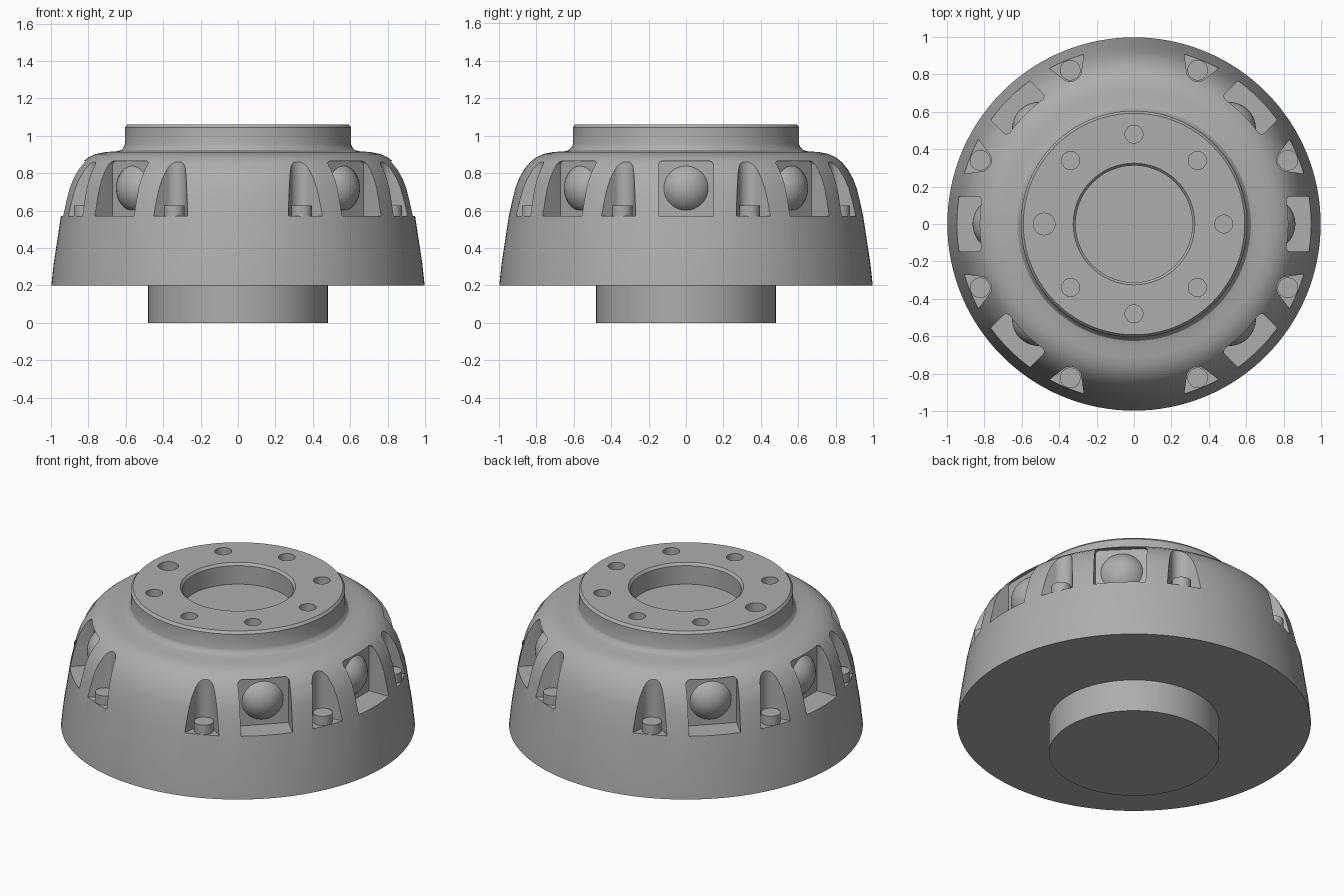
import bpy, bmesh, math
from mathutils import Matrix, Vector

cube = bpy.data.objects.get("Cube")
if cube:
    bpy.data.objects.remove(cube, do_unlink=True)

grey = bpy.data.materials.new("cast_grey")
grey.use_nodes = True
colour = (0.42, 0.42, 0.42, 1)
grey.diffuse_color = colour
grey.node_tree.nodes["Principled BSDF"].inputs["Base Color"].default_value = colour


def make_object(name, bm, smooth=True):
    bmesh.ops.recalc_face_normals(bm, faces=bm.faces)
    mesh = bpy.data.meshes.new(name)
    bm.to_mesh(mesh)
    bm.free()
    mesh.materials.append(grey)
    obj = bpy.data.objects.new(name, mesh)
    bpy.context.collection.objects.link(obj)
    if smooth:
        shade(obj)
    return obj


def shade(obj):
    bpy.ops.object.select_all(action="DESELECT")
    obj.select_set(True)
    bpy.context.view_layer.objects.active = obj
    bpy.ops.object.shade_smooth_by_angle(angle=math.radians(25))


def lathe(name, profile, steps=128):
    """Revolve (radius, height) points that start and end on the axis."""
    bm = bmesh.new()
    verts = [bm.verts.new((r, 0, z)) for r, z in profile]
    edges = [bm.edges.new(pair) for pair in zip(verts, verts[1:])]
    bmesh.ops.spin(bm, geom=verts + edges, axis=(0, 0, 1), cent=(0, 0, 0),
                   angle=math.tau, steps=steps, use_duplicate=False)
    bmesh.ops.remove_doubles(bm, verts=bm.verts, dist=0.0005)
    return make_object(name, bm, smooth=False)


def prism(bm, outline, low, high, angle=0):
    """Add an upright prism to bm, turned about the central axis."""
    turn = Matrix.Rotation(angle, 3, "Z")
    face = bm.faces.new([bm.verts.new(turn @ Vector((x, y, low))) for x, y in outline])
    top = bmesh.ops.extrude_face_region(bm, geom=[face])["geom"]
    bmesh.ops.translate(bm, verts=[v for v in top if isinstance(v, bmesh.types.BMVert)],
                        vec=(0, 0, high - low))


def circle(x, radius, count=32):
    return [(x + radius * math.cos(math.tau * i / count),
             radius * math.sin(math.tau * i / count)) for i in range(count)]


def cut(target, name, bm):
    cutter = make_object(name, bm, smooth=False)
    mod = target.modifiers.new(name, "BOOLEAN")
    mod.operation = "DIFFERENCE"
    mod.solver = "EXACT"
    mod.object = cutter
    bpy.context.view_layer.objects.active = target
    bpy.ops.object.modifier_apply(modifier=name)
    bpy.data.objects.remove(cutter, do_unlink=True)


# Domed housing with raised flange and central bore
housing = lathe("housing", [
    (0, 0.2), (0.998, 0.2), (0.985, 0.32), (0.947, 0.57), (0.927, 0.66),
    (0.912, 0.72), (0.893, 0.77), (0.865, 0.82), (0.834, 0.858), (0.8, 0.885),
    (0.76, 0.903), (0.71, 0.913), (0.65, 0.917), (0.625, 0.924), (0.61, 0.94),
    (0.605, 0.955), (0.605, 1.045), (0.592, 1.06), (0.325, 1.06),
    (0.312, 1.045), (0.312, 0.93), (0, 0.93)])

# Bolt holes in the flange, one of them wider
bm = bmesh.new()
for i in range(8):
    prism(bm, circle(0.48, 0.058 if i == 4 else 0.048), 0.96, 1.2, i * math.pi / 4)
cut(housing, "bolt_hole_cutter", bm)

# Side pockets: windows and bolt recesses alternate, front and back left plain
FLOOR, CEILING, STEP = 0.57, 0.865, math.pi / 8
window_angles = [i * STEP for i in range(0, 16, 2) if i not in (4, 12)]
recess_angles = [i * STEP for i in range(1, 16, 2)]

bm = bmesh.new()
for angle in window_angles:
    prism(bm, [(0.8, -0.148), (1.1, -0.148), (1.1, 0.148), (0.8, 0.148)],
          FLOOR, CEILING, angle)
rims = [e for e in bm.edges if abs(e.verts[0].co.z - e.verts[1].co.z) < 0.001
        and e.verts[0].co.z > 0.8
        and abs(e.verts[0].co.xy.length - e.verts[1].co.xy.length) > 0.1]
bmesh.ops.bevel(bm, geom=rims, offset=0.025, segments=4, profile=0.5, affect="EDGES")
cut(housing, "window_cutter", bm)

# Recess outline: rounded inner end flaring outwards
arc = [math.radians(120 + 120 * i / 16) for i in range(17)]
flare = 0.052 + (1.1 - 0.86) * math.tan(math.radians(30))
outline = [(1.1, flare)] + [(0.89 + 0.06 * math.cos(a), 0.06 * math.sin(a)) for a in arc] \
    + [(1.1, -flare)]
bm = bmesh.new()
for angle in recess_angles:
    prism(bm, outline, FLOOR, 1.1, angle)
cut(housing, "recess_cutter", bm)
shade(housing)

# Round bulges on the window back walls
bm = bmesh.new()
for angle in window_angles:
    place = Matrix.Translation((0.72 * math.cos(angle), 0.72 * math.sin(angle), 0.72))
    bmesh.ops.create_uvsphere(bm, u_segments=40, v_segments=24, radius=0.143, matrix=place)
make_object("window_bulges", bm)

# Bolt heads standing in the recesses
bm = bmesh.new()
for angle in recess_angles:
    prism(bm, circle(0.89, 0.055), FLOOR - 0.02, 0.628, angle)
make_object("recess_bolts", bm)

# Hub under the housing
bm = bmesh.new()
prism(bm, circle(0, 0.48, 96), 0, 0.21)
make_object("hub", bm)
